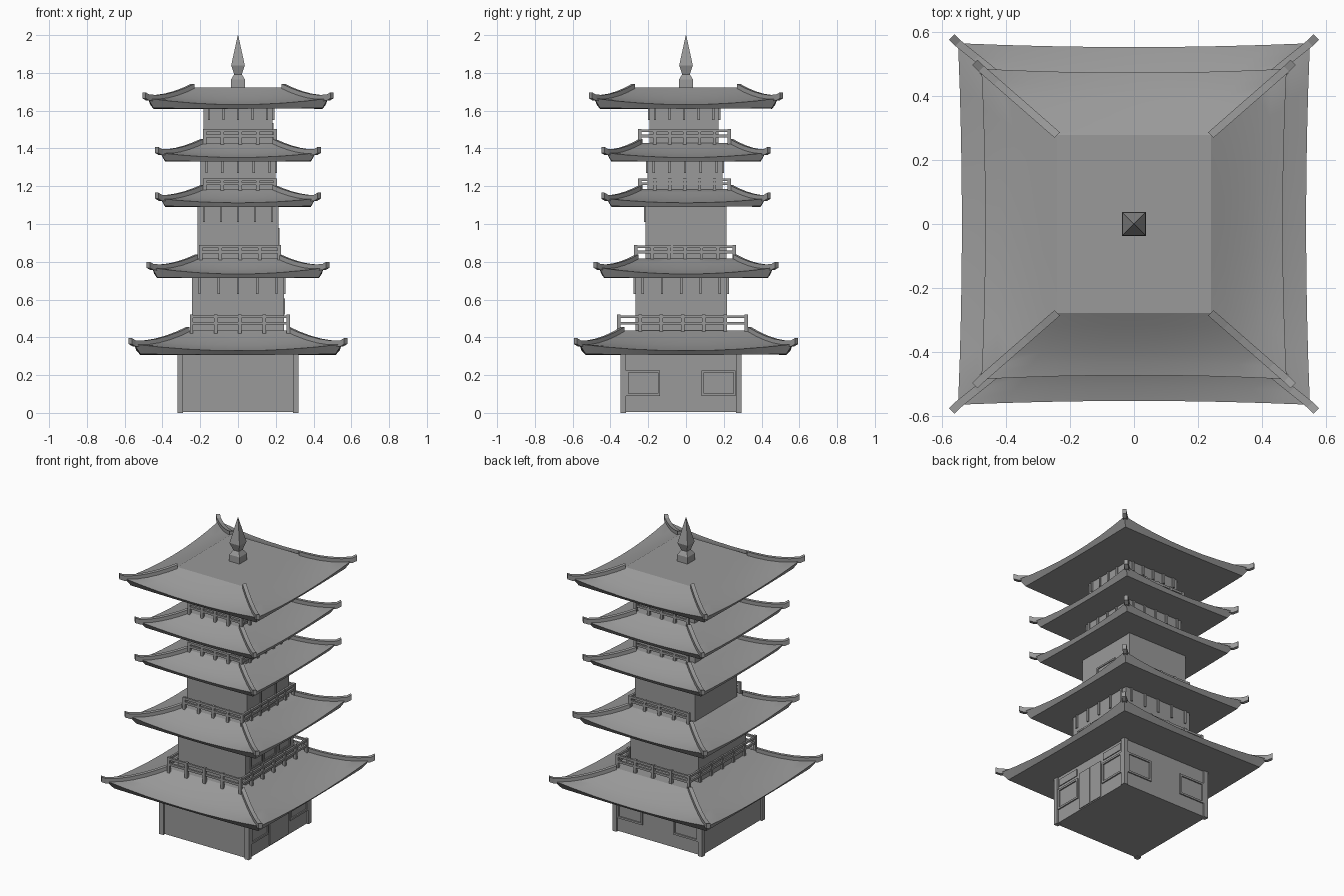
import bpy, bmesh, math
from mathutils import Vector

cube = bpy.data.objects.get("Cube")
if cube:
    bpy.data.objects.remove(cube, do_unlink=True)

grey = bpy.data.materials.new("stone_grey")
grey.use_nodes = True
grey.diffuse_color = (0.32, 0.32, 0.32, 1)
grey.node_tree.nodes["Principled BSDF"].inputs["Base Color"].default_value = (0.32, 0.32, 0.32, 1)

SIDES = {"front": Vector((0, -1, 0)), "back": Vector((0, 1, 0)),
         "left": Vector((1, 0, 0)), "right": Vector((-1, 0, 0))}


def finish(bm, name, smooth=False):
    bmesh.ops.recalc_face_normals(bm, faces=bm.faces)
    mesh = bpy.data.meshes.new(name)
    bm.to_mesh(mesh)
    bm.free()
    mesh.materials.append(grey)
    ob = bpy.data.objects.new(name, mesh)
    bpy.context.collection.objects.link(ob)
    if smooth:
        bpy.ops.object.select_all(action='DESELECT')
        ob.select_set(True)
        bpy.context.view_layer.objects.active = ob
        bpy.ops.object.shade_smooth_by_angle(angle=math.radians(25))
    return ob


def box(bm, lo, hi):
    """Axis-aligned box between two corners."""
    made = bmesh.ops.create_cube(bm, size=1)["verts"]
    for v in made:
        v.co = [(a + b) / 2 + c * (b - a) for a, b, c in zip(lo, hi, v.co)]


def side_box(bm, side, dist, centre_y, u0, u1, z0, z1, depth):
    """Box lying against a wall: u runs along the wall, depth runs outward."""
    n = SIDES[side]
    t = Vector((abs(n.y), abs(n.x), 0))
    c = Vector((0, centre_y, 0))
    a = c + n * (dist - 0.005) + t * u0
    b = c + n * (dist + depth) + t * u1
    box(bm, (min(a.x, b.x), min(a.y, b.y), z0), (max(a.x, b.x), max(a.y, b.y), z1))


def frame(bm, side, dist, cy, u0, u1, z0, z1, bar=0.012, depth=0.008):
    """Four bars around an opening."""
    for a, b in ((u0, u0 + bar), (u1 - bar, u1)):
        side_box(bm, side, dist, cy, a, b, z0, z1, depth)
    for a, b in ((z0, z0 + bar), (z1 - bar, z1)):
        side_box(bm, side, dist, cy, u0, u1, a, b, depth)


def roof(name, eave, top, zb, rise, lift):
    """Hipped roof with a flat top, curved slopes and upturned corners."""
    bm = bmesh.new()
    n, steps = 8, 5

    def ring(hx, hy, z, up, bow):
        pts = []
        corners = [(-hx, -hy), (hx, -hy), (hx, hy), (-hx, hy)]
        for i in range(4):
            a, b = Vector(corners[i]), Vector(corners[(i + 1) % 4])
            for k in range(n):
                u = 2 * k / n - 1
                p = a.lerp(b, k / n)
                inward = -p * 0
                if abs(a.y - b.y) < 1e-6:
                    inward.y = -math.copysign(bow, a.y)
                else:
                    inward.x = -math.copysign(bow, a.x)
                p = p + inward * (1 - u * u)
                pts.append(bm.verts.new((p.x, p.y, z + up * u * u)))
        return pts

    rings = [ring(eave[0] * 0.94, eave[1] * 0.94, zb, 0.005, 0)]
    path = []
    for s in range(steps + 1):
        t = s / steps
        hx, hy = (e + (p - e) * t for e, p in zip(eave, top))
        z = zb + 0.022 + (rise - 0.022) * t ** 1.35
        up = lift * (1 - t) ** 2
        rings.append(ring(hx, hy, z, up, 0.012 * (1 - t)))
        path.append((hx, hy, z + up))
    for r, q in zip(rings, rings[1:]):
        for i in range(4 * n):
            j = (i + 1) % (4 * n)
            bm.faces.new((r[i], r[j], q[j], q[i]))
    bm.faces.new(rings[0])
    bm.faces.new(rings[-1])
    finish(bm, name, True)

    # Hip ridges ending in raised tips
    bm = bmesh.new()
    ex, ey, ez = path[0]
    path.insert(0, (ex + 0.02, ey + 0.02, ez + 0.012))
    for sx in (-1, 1):
        for sy in (-1, 1):
            side = Vector((sx, -sy, 0)).normalized() * 0.012
            rows = []
            for x, y, z in path:
                p = Vector((x * sx, y * sy, z))
                rows.append([bm.verts.new(p + side * k + Vector((0, 0, h)))
                             for k, h in ((-1, -0.012), (1, -0.012), (1, 0.02), (-1, 0.02))])
            for r, q in zip(rows, rows[1:]):
                for i in range(4):
                    j = (i + 1) % 4
                    bm.faces.new((r[i], r[j], q[j], q[i]))
            bm.faces.new(rows[0])
            bm.faces.new(rows[-1])
    finish(bm, name + "_hips")


def railing(name, x0, x1, y0, y1, z0, z1, sides):
    """Posts and two rails along the chosen sides."""
    bm = bmesh.new()
    w = 0.009
    runs = {"front": ((x0, y0), (x1, y0), 4), "back": ((x0, y1), (x1, y1), 4),
            "left": ((x1, y0), (x1, y1), 6), "right": ((x0, y0), (x0, y1), 6)}
    for s in sides:
        a, b, count = runs[s]
        a, b = Vector(a), Vector(b)
        for k in range(count + 1):
            p = a.lerp(b, k / count)
            box(bm, (p.x - w, p.y - w, z0 - 0.01), (p.x + w, p.y + w, z1))
        for f in (0.5, 0.88):
            z = z0 + (z1 - z0) * f
            box(bm, (a.x - w * .7, a.y - w * .7, z - 0.007), (b.x + w * .7, b.y + w * .7, z + 0.007))
    finish(bm, name)


# Roofs: eave half sizes, top half sizes, underside height, rise, corner lift
roof("roof_1", (.55, .565), (.265, .335), .307, .128, .035)
roof("roof_2", (.455, .46), (.22, .26), .713, .105, .033)
roof("roof_3", (.41, .42), (.19, .24), 1.09, .096, .022)
roof("roof_4", (.41, .42), (.19, .24), 1.33, .10, .024)
roof("roof_5", (.477, .485), (.24, .278), 1.61, .112, .033)

# Ground storey with corner posts
CY = -0.027
bm = bmesh.new()
box(bm, (-.311, CY - .311, 0.004), (.311, CY + .311, .32))
for sx in (-1, 1):
    for sy in (-1, 1):
        x, y = sx * .306, CY + sy * .306
        box(bm, (x - .015, y - .015, 0), (x + .015, y + .015, .315))
finish(bm, "ground_storey")

# Ground windows, door and upper panels
bm = bmesh.new()
for side in ("left", "back"):
    for u in (-.2, .2):
        frame(bm, side, .311, CY, u - .09, u + .09, .09, .225)
finish(bm, "ground_window_frames")
bm = bmesh.new()
for u in (-.05, .05):
    side_box(bm, "left", .311, CY, u - .048, u + .048, .01, .25, .005)
for u in (-.2, .2):
    side_box(bm, "left", .311, CY, u - .08, u + .08, .245, .29, .005)
finish(bm, "ground_door")

# Upper storeys: half size, y centre, bottom, top, slat length, sides with slats
storeys = [(.243, -.025, .42, .73, .085, ("front", "back", "left")),
           (.214, 0, .80, 1.11, .085, ("front",)),
           (.198, -.005, 1.17, 1.35, .065, ("front", "back", "left")),
           (.183, -.01, 1.41, 1.63, .065, ("front", "back", "left"))]
for i, (h, cy, z0, z1, slat, sides) in enumerate(storeys, 2):
    bm = bmesh.new()
    box(bm, (-h, cy - h, z0), (h, cy + h, z1))
    finish(bm, f"storey_{i}")
    bm = bmesh.new()
    for s in sides:
        for k in range(5):
            u = h * 0.42 * (k - 2)
            side_box(bm, s, h, cy, u - .006, u + .006, z1 - .015 - slat, z1 - .01, .009)
    finish(bm, f"eave_slats_{i}")

# Upper doors and shutters
bm = bmesh.new()
for u in (-.135, 0, .15):
    frame(bm, "left", .243, -.025, u - .062, u + .062, .52, .605, .01, .006)
frame(bm, "left", .214, 0, -.08, .085, .82, .98, .01, .006)
frame(bm, "left", .183, -.01, -.065, .075, 1.42, 1.535, .01, .006)
finish(bm, "upper_door_frames")

# Balcony railings
three = ("front", "back", "left")
railing("railing_1", -.246, .266, -.355, .32, .43, .52, tuple(SIDES))
railing("railing_2", -.197, .219, -.266, .256, .815, .888, three)
railing("railing_3", -.176, .198, -.245, .23, 1.183, 1.242, three)
railing("railing_4", -.176, .198, -.245, .23, 1.43, 1.502, three)

# Square spire
bm = bmesh.new()
prev = None
for r, z in ((.037, 1.71), (.037, 1.765), (.02, 1.792), (.036, 1.84), (.001, 2.0)):
    cur = [bm.verts.new((x * r, y * r, z)) for x, y in ((-1, -1), (1, -1), (1, 1), (-1, 1))]
    if prev:
        for i in range(4):
            j = (i + 1) % 4
            bm.faces.new((prev[i], prev[j], cur[j], cur[i]))
    else:
        bm.faces.new(cur)
    prev = cur
bm.faces.new(prev)
finish(bm, "spire")
